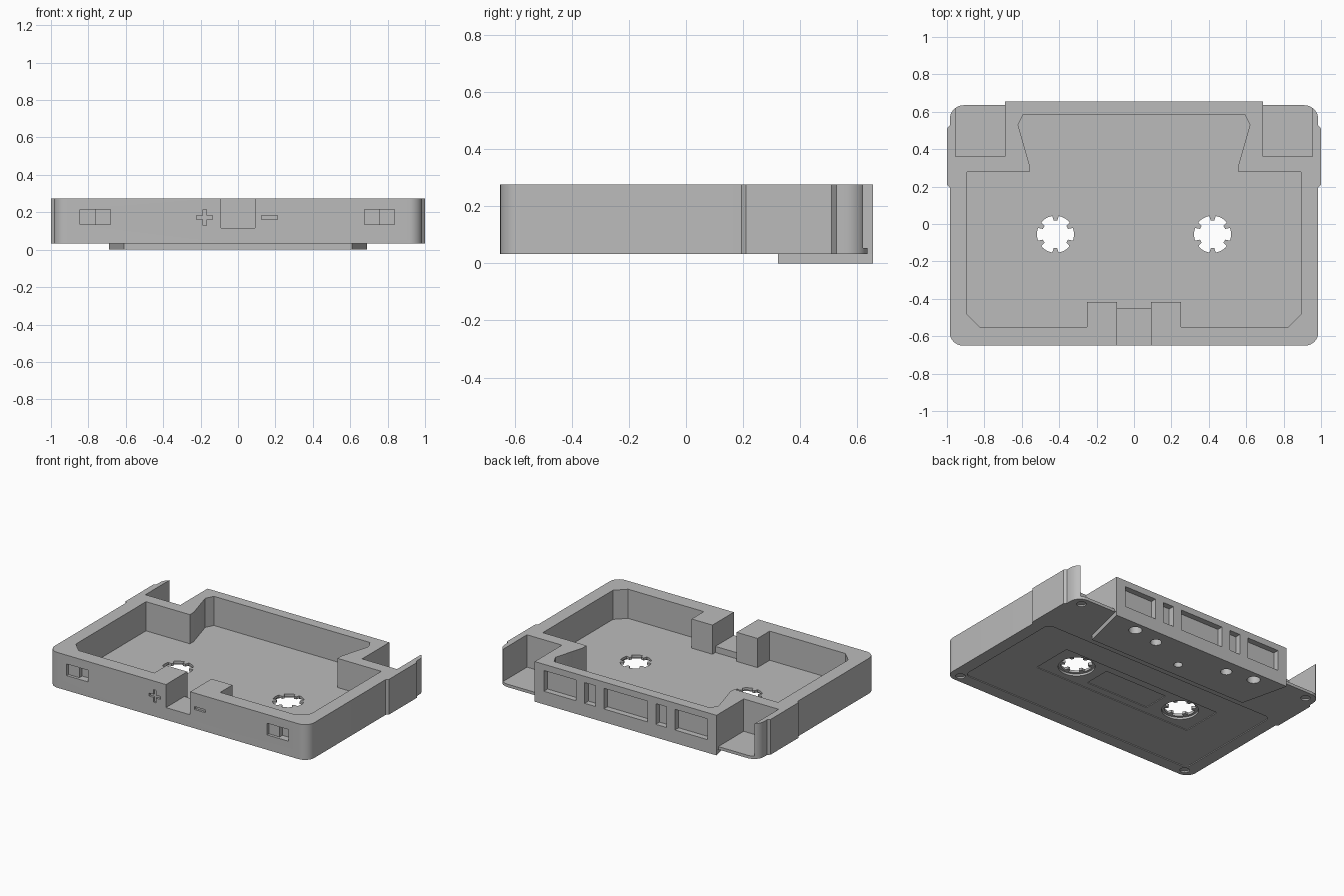
import bpy, bmesh, math

cube = bpy.data.objects.get("Cube")
if cube:
    bpy.data.objects.remove(cube, do_unlink=True)

grey = bpy.data.materials.new("plain_grey")
grey.use_nodes = True
GREY = (0.5, 0.5, 0.5, 1)
grey.diffuse_color = GREY
grey.node_tree.nodes["Principled BSDF"].inputs["Base Color"].default_value = GREY


def prism(name, pts, z0, z1):
    """Extrude a plan outline from z0 to z1."""
    bm = bmesh.new()
    face = bm.faces.new([bm.verts.new((x, y, z0)) for x, y in pts])
    ext = bmesh.ops.extrude_face_region(bm, geom=[face])
    verts = [v for v in ext["geom"] if isinstance(v, bmesh.types.BMVert)]
    bmesh.ops.translate(bm, verts=verts, vec=(0, 0, z1 - z0))
    bmesh.ops.recalc_face_normals(bm, faces=bm.faces[:])
    mesh = bpy.data.meshes.new(name)
    bm.to_mesh(mesh)
    bm.free()
    mesh.materials.append(grey)
    obj = bpy.data.objects.new(name, mesh)
    bpy.context.scene.collection.objects.link(obj)
    return obj


def cut(target, pts, z0, z1):
    """Subtract an extruded outline from the target."""
    cutter = prism("cutter", pts, z0, z1)
    cutter.hide_render = True
    mod = target.modifiers.new("cut", "BOOLEAN")
    mod.operation = "DIFFERENCE"
    mod.solver = "EXACT"
    mod.object = cutter
    bpy.context.view_layer.objects.active = target
    bpy.ops.object.modifier_apply(modifier=mod.name)
    bpy.data.objects.remove(cutter, do_unlink=True)


def rect(x0, x1, y0, y1):
    return [(x0, y0), (x1, y0), (x1, y1), (x0, y1)]


def arc(cx, cy, r, a0, a1, n=8):
    angles = [math.radians(a0 + (a1 - a0) * i / n) for i in range(n + 1)]
    return [(cx + r * math.cos(a), cy + r * math.sin(a)) for a in angles]


def circle(cx, cy, r, n=32):
    return arc(cx, cy, r, 0, 360, n)[:-1]


def mirrored(half):
    return half + [(-x, y) for x, y in reversed(half)]


def round_rect(x1, y0, y1, r):
    return mirrored(arc(x1 - r, y0 + r, r, -90, 0) + arc(x1 - r, y1 - r, r, 0, 90))


BASE, TOP, FLOOR, OVER = 0.033, 0.275, 0.075, 0.32

# Case body: rounded corners, side grips and a rear tab
body = prism("case_body", mirrored(
    arc(0.915, -0.58, 0.07, -90, 0)
    + [(0.985, 0.195), (1, 0.21), (1, 0.51), (0.985, 0.527)]
    + arc(0.91, 0.56, 0.075, 0, 90)
    + [(0.69, 0.635), (0.69, 0.655)]), BASE, TOP)

# Main cavity, leaving two inner blocks beside the front notch
cut(body, mirrored([
    (0.092, -0.45), (0.092, -0.418), (0.25, -0.418), (0.25, -0.55),
    (0.825, -0.55), (0.893, -0.483), (0.893, 0.278), (0.56, 0.278),
    (0.56, 0.32), (0.62, 0.53), (0.592, 0.585)]), FLOOR, OVER)
cut(body, rect(-0.092, 0.092, -0.7, -0.44), 0.117, OVER)

# Open rear corner pockets
for x0, x1 in ((-0.955, -0.69), (0.69, 0.955)):
    cut(body, rect(x0, x1, 0.36, 0.7), 0.053, OVER)

# Rear wall recesses
for x0, x1 in ((-0.62, -0.375), (-0.31, -0.23), (-0.165, 0.165),
               (0.23, 0.31), (0.375, 0.62)):
    cut(body, rect(x0, x1, 0.615, 0.7), 0.09, 0.232)

# Front stepped slots
for x in (-0.845, 0.675):
    cut(body, rect(x, x + 0.162, -0.7, -0.63), 0.135, 0.215)
    cut(body, rect(x + 0.082, x + 0.162, -0.7, -0.6), 0.135, 0.215)

# Engraved plus and minus marks
cut(body, rect(-0.221, -0.135, -0.7, -0.635), 0.162, 0.182)
cut(body, rect(-0.188, -0.168, -0.7, -0.635), 0.129, 0.215)
cut(body, rect(0.125, 0.21, -0.7, -0.635), 0.162, 0.182)

# Underside label, hub panel and window as shallow steps
cut(body, round_rect(0.9, -0.565, 0.245, 0.04), 0, BASE + 0.006)
cut(body, rect(-0.61, 0.61, -0.215, 0.075), 0, BASE + 0.011)
cut(body, rect(-0.24, 0.24, -0.165, 0.02), 0, BASE + 0.016)

# Toothed hub holes with a wider bore below
for side in (-1, 1):
    cx, cy = side * 0.42, -0.055
    gear = []
    for k in range(6):
        a = 60 * k
        gear += arc(cx, cy, 0.099, a - 20, a + 20, 6)
        gear += arc(cx, cy, 0.073, a + 23, a + 37, 2)
    cut(body, circle(cx, cy, 0.115), 0, 0.058)
    cut(body, gear, 0, OVER)

# Corner screw recesses
for x in (-0.91, 0.91):
    for y in (-0.595, 0.575):
        cut(body, circle(x, y, 0.03, 20), 0, BASE + 0.01)

# Raised trapezoid on the underside
plate = prism("underside_plate", mirrored([(0.61, 0.322), (0.69, 0.655)]), 0, BASE)

# Guide holes through the plate into the body
holes = [(0, 0.427, 0.028)]
for s in (-1, 1):
    holes += [(s * 0.48, 0.585, 0.042), (s * 0.285, 0.552, 0.036)]
for x, y, r in holes:
    cut(plate, circle(x, y, r, 24), -0.02, 0.06)
    cut(body, circle(x, y, r, 24), -0.02, 0.06)

for obj in (body, plate):
    bpy.ops.object.select_all(action="DESELECT")
    obj.select_set(True)
    bpy.context.view_layer.objects.active = obj
    bpy.ops.object.shade_smooth_by_angle(angle=math.radians(30))
